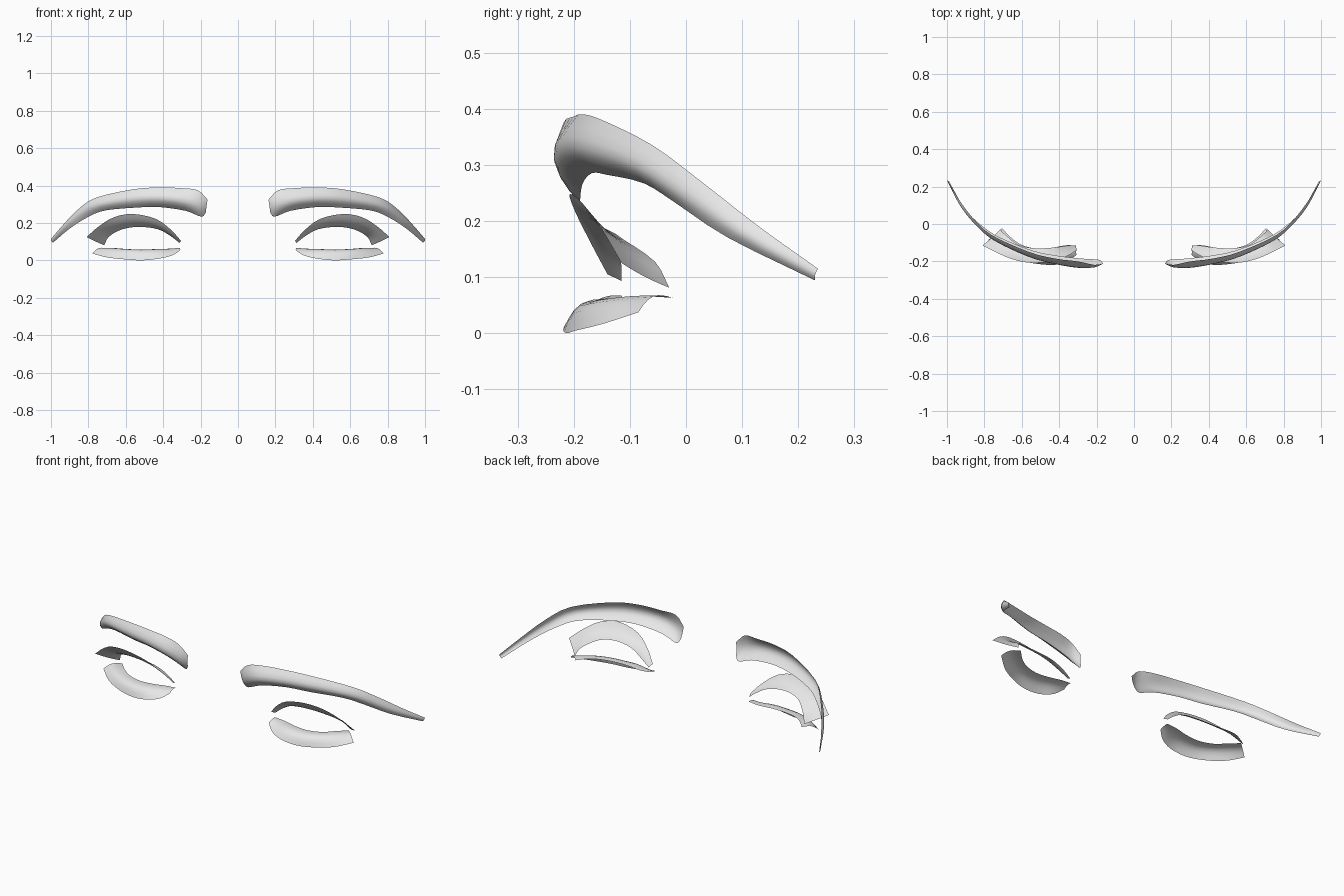
import bpy
import bmesh
import math
from mathutils import Vector

ROWS = 6      # rows across each strip
STEPS = 3     # extra smoothing between profile points

default_cube = bpy.data.objects.get("Cube")
if default_cube:
    bpy.data.objects.remove(default_cube, do_unlink=True)

# One plain colour for every part
grey = bpy.data.materials.new("light_grey")
grey.use_nodes = True
grey.diffuse_color = (0.8, 0.8, 0.8, 1)
grey.node_tree.nodes["Principled BSDF"].inputs["Base Color"].default_value = grey.diffuse_color


def smooth_path(points):
    """Run a smooth curve through a few points."""
    pts = [Vector(p) for p in points]
    pts = [pts[0] * 2 - pts[1]] + pts + [pts[-1] * 2 - pts[-2]]
    path = []
    for before, start, end, after in zip(pts, pts[1:], pts[2:], pts[3:]):
        for step in range(STEPS):
            t = step / STEPS
            tangent_in = (end - before) / 2
            tangent_out = (after - start) / 2
            path.append(start * (2 * t**3 - 3 * t**2 + 1)
                        + tangent_in * (t**3 - 2 * t**2 + t)
                        + end * (3 * t**2 - 2 * t**3)
                        + tangent_out * (t**3 - t**2))
    path.append(pts[-2])
    return path


def curved_strip(name, upper, lower, depths):
    """Span an open sheet between two edges, bowed along its normal, and mirror it."""
    upper, lower = smooth_path(upper), smooth_path(lower)
    depths = smooth_path([(depth, 0, 0) for depth in depths])
    middle = [(top + bottom) / 2 for top, bottom in zip(upper, lower)]
    last = len(middle) - 1
    bm = bmesh.new()
    columns = []
    for index, (top, bottom, depth) in enumerate(zip(upper, lower, depths)):
        along = middle[min(index + 1, last)] - middle[max(index - 1, 0)]
        bulge = (bottom - top).cross(along).normalized() * depth.x
        column = []
        for row in range(ROWS + 1):
            across = row / ROWS
            bow = math.sin(math.pi * across)
            column.append(bm.verts.new(top.lerp(bottom, across) + bulge * bow))
        columns.append(column)
    for inner, outer in zip(columns, columns[1:]):
        for row in range(ROWS):
            bm.faces.new((inner[row], inner[row + 1], outer[row + 1], outer[row]))

    mesh = bpy.data.meshes.new(name)
    bm.to_mesh(mesh)
    bm.free()
    mesh.materials.append(grey)
    strip = bpy.data.objects.new(name, mesh)
    bpy.context.collection.objects.link(strip)
    mesh.shade_smooth()
    mirror = strip.modifiers.new("left_and_right", "MIRROR")
    mirror.use_axis = (True, False, False)
    mirror.use_mirror_merge = False
    return strip


# Eyebrows: blunt inner end, bowed forward, sweeping back to a thin tail
curved_strip(
    "eyebrows",
    upper=[(.163, -.212, .325), (.215, -.218, .375), (.3, -.2, .386), (.42, -.185, .39),
           (.56, -.15, .38), (.76, -.06, .335), (.86, .03, .268), (.935, .13, .19),
           (1, .235, .115)],
    lower=[(.172, -.2, .258), (.195, -.19, .233), (.28, -.185, .265), (.42, -.168, .285),
           (.55, -.14, .282), (.71, -.075, .267), (.8, -.02, .233), (.9, .075, .17),
           (.99, .23, .094)],
    depths=[.004, .028, .043, .038, .032, .025, .019, .013, .004],
)

# Upper lashes: a funnel-like arch, tips above and in front of the roots
curved_strip(
    "upper_lashes",
    upper=[(.305, -.14, .105), (.36, -.172, .165), (.44, -.2, .222), (.56, -.207, .248),
           (.66, -.185, .232), (.74, -.15, .185), (.81, -.115, .125)],
    lower=[(.313, -.115, .093), (.36, -.116, .13), (.43, -.126, .167), (.53, -.13, .179),
           (.62, -.11, .166), (.69, -.055, .127), (.715, -.03, .081)],
    depths=[0, .005, .009, .01, .009, .006, .003],
)

# Lower lashes: roots level, tips curling forward and down
curved_strip(
    "lower_lashes",
    upper=[(.31, -.115, .067), (.37, -.114, .062), (.44, -.128, .059), (.52, -.132, .057),
           (.6, -.112, .06), (.66, -.07, .065), (.705, -.023, .063)],
    lower=[(.308, -.165, .055), (.35, -.197, .027), (.42, -.218, .01), (.51, -.214, 0),
           (.6, -.195, .005), (.7, -.15, .016), (.78, -.085, .037)],
    depths=[.005, .014, .022, .025, .025, .022, .016],
)
